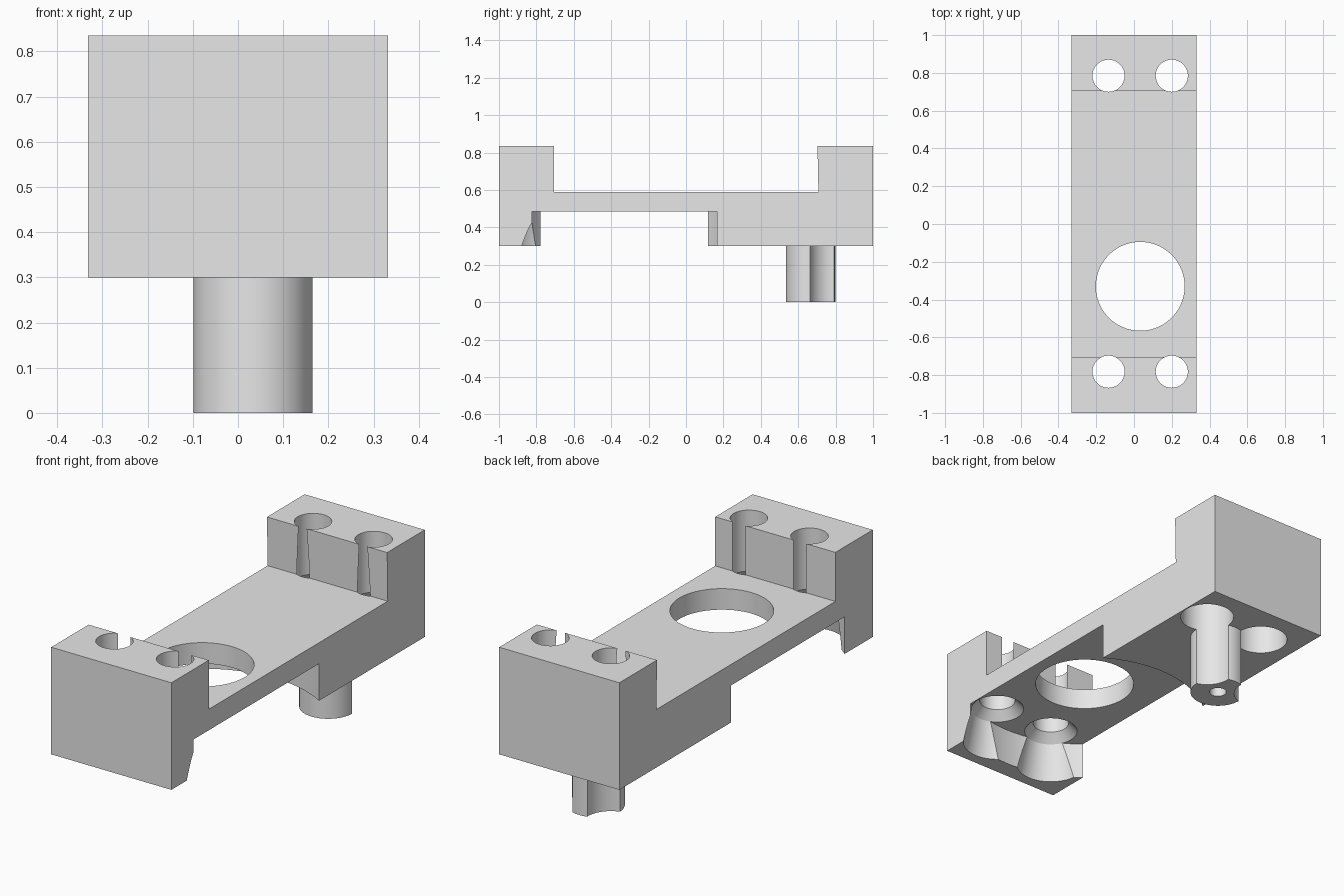
import bpy, bmesh, math

old = bpy.data.objects.get("Cube")
if old:
    bpy.data.objects.remove(old, do_unlink=True)

grey = bpy.data.materials.new("light grey")
grey.use_nodes = True
grey.diffuse_color = (0.8, 0.8, 0.8, 1)
grey.node_tree.nodes["Principled BSDF"].inputs["Base Color"].default_value = (0.8, 0.8, 0.8, 1)


def finish(name, bm):
    bmesh.ops.recalc_face_normals(bm, faces=bm.faces)
    mesh = bpy.data.meshes.new(name)
    bm.to_mesh(mesh)
    bm.free()
    mesh.materials.append(grey)
    obj = bpy.data.objects.new(name, mesh)
    bpy.context.collection.objects.link(obj)
    return obj


def extrude_x(name, profile, half):
    """Solid from a (y, z) outline, centred on x."""
    bm = bmesh.new()
    face = bm.faces.new([bm.verts.new((-half, y, z)) for y, z in profile])
    out = bmesh.ops.extrude_face_region(bm, geom=[face])
    verts = [v for v in out["geom"] if isinstance(v, bmesh.types.BMVert)]
    bmesh.ops.translate(bm, verts=verts, vec=(2 * half, 0, 0))
    return finish(name, bm)


def lathe(name, centre, profile, sides=64):
    """Closed round solid from stacked (radius, z) rings."""
    bm = bmesh.new()
    rings = []
    for r, z in profile:
        angles = [2 * math.pi * i / sides for i in range(sides)]
        rings.append([bm.verts.new((centre[0] + r * math.cos(a),
                                    centre[1] + r * math.sin(a), z)) for a in angles])
    for low, high in zip(rings, rings[1:]):
        for i in range(sides):
            j = (i + 1) % sides
            bm.faces.new((low[i], low[j], high[j], high[i]))
    bm.faces.new(rings[0])
    bm.faces.new(rings[-1])
    return finish(name, bm)


def cut(obj, cutters):
    for c in cutters:
        mod = obj.modifiers.new("cut", 'BOOLEAN')
        mod.operation = 'DIFFERENCE'
        mod.solver = 'EXACT'
        mod.object = c
    bpy.context.view_layer.update()
    graph = bpy.context.evaluated_depsgraph_get()
    mesh = bpy.data.meshes.new_from_object(obj.evaluated_get(graph))
    obj.modifiers.clear()
    obj.data = mesh


# Bracket body: two raised end blocks joined by a plate
bottom, under, deck, top = 0.30, 0.485, 0.59, 0.835
body = extrude_x("bracket_body", [
    (-1, bottom), (1, bottom), (1, top), (0.703, top),
    (0.708, deck), (-0.705, deck), (-0.705, top), (-1, top)], 0.332)

# Locating post under the back block
post = lathe("locating_post", (0.033, 0.666), [(0.132, 0), (0.132, bottom + 0.01)])

# Round recess below the plate and the large opening through it
opening = (0.033, -0.33)
recess = lathe("recess_cutter", opening, [(0.578, 0.1), (0.578, under)], 128)
window = lathe("window_cutter", opening, [(0.235, 0.2), (0.235, 0.7)], 96)

# Screw holes: tapered clearance at the front, straight at the back
back_holes, front_holes = [], []
for x in (-0.135, 0.2):
    shaft = [(0.085, 0.53), (0.085, 0.95)]
    back_holes.append(lathe("back_hole_cutter", (x, 0.785),
                            [(0.127, -0.1), (0.127, under)] + shaft))
    front_holes.append(lathe("front_hole_cutter", (x, -0.782),
                             [(0.174, 0.25), (0.126, under)] + shaft))

# Pilot hole in the end of the post
pilot = lathe("pilot_cutter", (0.033, 0.666), [(0.04, -0.1), (0.04, 0.25)], 32)

cut(body, [recess, window] + back_holes + front_holes)
cut(post, back_holes + [pilot])

for helper in [recess, window, pilot] + back_holes + front_holes:
    bpy.data.objects.remove(helper, do_unlink=True)

# Smooth the round walls, keep the edges crisp
bpy.ops.object.select_all(action='DESELECT')
for obj in (body, post):
    obj.select_set(True)
bpy.context.view_layer.objects.active = body
bpy.ops.object.shade_smooth_by_angle(angle=math.radians(25))
